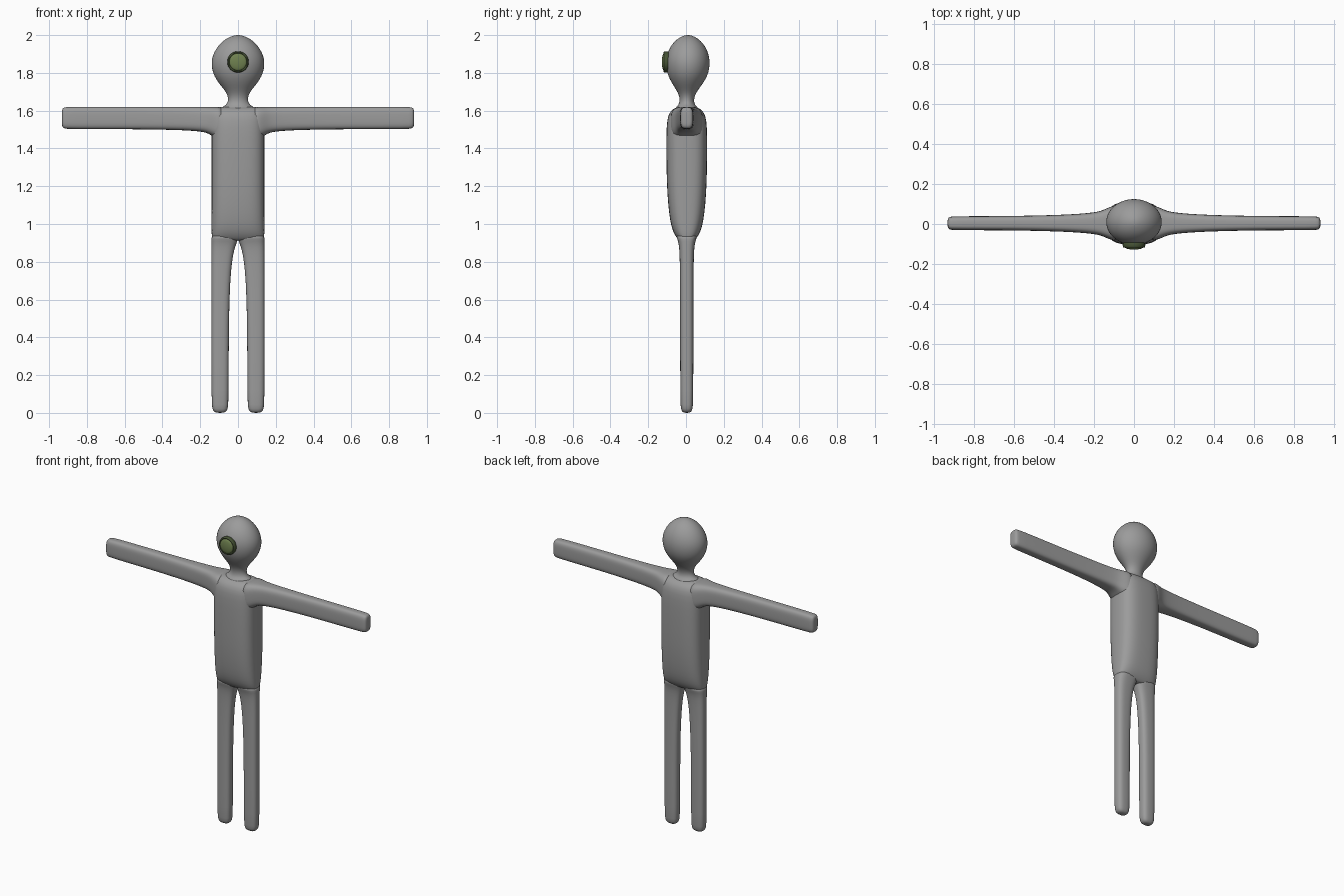
import bpy, bmesh, math


def material(name, rgb):
    m = bpy.data.materials.new(name)
    m.diffuse_color = (*rgb, 1)
    return m


grey = material("body grey", (0.33, 0.33, 0.33))
dark_green = material("dark green rim", (0.06, 0.085, 0.035))
olive = material("olive lens", (0.16, 0.22, 0.08))


def loft(name, rings, mat, mirror=False, segs=24, smooth_level=1):
    """Skin a list of closed point rings and cap both ends."""
    bm = bmesh.new()
    loops = [[bm.verts.new(p) for p in ring] for ring in rings]
    for a, b in zip(loops, loops[1:]):
        for i in range(segs):
            j = (i + 1) % segs
            bm.faces.new((a[i], a[j], b[j], b[i]))
    bm.faces.new(loops[0])
    bm.faces.new(loops[-1])
    bmesh.ops.recalc_face_normals(bm, faces=bm.faces)
    for f in bm.faces:
        f.smooth = True
    mesh = bpy.data.meshes.new(name)
    bm.to_mesh(mesh)
    bm.free()
    mesh.materials.append(mat)
    ob = bpy.data.objects.new(name, mesh)
    bpy.context.collection.objects.link(ob)
    if mirror:
        ob.modifiers.new("Mirror", "MIRROR").use_mirror_merge = False
    if smooth_level:
        sub = ob.modifiers.new("Smooth", "SUBSURF")
        sub.levels = sub.render_levels = smooth_level
    return ob


def oval(hu, hv, power, segs=24):
    """Rounded-rectangle outline; power 2 is an ellipse."""
    pts = []
    for i in range(segs):
        a = 2 * math.pi * (i + 0.5) / segs
        c, s = math.cos(a), math.sin(a)
        pts.append((hu * math.copysign(abs(c) ** (2 / power), c),
                    hv * math.copysign(abs(s) ** (2 / power), s)))
    return pts


def upright(stations, power, y=0.004):
    """Stations: z, centre x, half width, half depth."""
    return [[(cx + u, y + v, z) for u, v in oval(hx, hy, power)]
            for z, cx, hx, hy in stations]


# Torso, narrowing front to back at the hips
torso = [(0.912, 0, 0.128, 0.036), (0.918, 0, 0.137, 0.046), (0.94, 0, 0.14, 0.063),
         (0.97, 0, 0.141, 0.077), (1.02, 0, 0.141, 0.089), (1.10, 0, 0.141, 0.099),
         (1.22, 0, 0.141, 0.107), (1.40, 0, 0.141, 0.109), (1.52, 0, 0.141, 0.108),
         (1.575, 0, 0.139, 0.100), (1.603, 0, 0.132, 0.082), (1.617, 0, 0.115, 0.058),
         (1.621, 0, 0.085, 0.035)]
loft("torso", upright(torso, 3), grey)

# Legs, flaring inward to meet at the crotch
leg = [(0.0, 0.095, 0.016, 0.012), (0.006, 0.095, 0.032, 0.024), (0.02, 0.095, 0.041, 0.031),
       (0.05, 0.095, 0.046, 0.035), (0.50, 0.095, 0.046, 0.035), (0.70, 0.091, 0.050, 0.036),
       (0.80, 0.0865, 0.0545, 0.037), (0.86, 0.081, 0.060, 0.039),
       (0.895, 0.075, 0.066, 0.043), (0.92, 0.070, 0.071, 0.050), (0.95, 0.070, 0.070, 0.060)]
loft("legs", upright(leg, 2.8), grey, mirror=True)

# Arms: x, underside z, half depth; the top edge stays level
arm = [(0.07, 1.44, 0.092), (0.11, 1.45, 0.086), (0.14, 1.468, 0.073), (0.165, 1.483, 0.062),
       (0.20, 1.490, 0.054), (0.28, 1.496, 0.046), (0.42, 1.50, 0.040), (0.60, 1.502, 0.036),
       (0.90, 1.502, 0.035), (0.92, 1.505, 0.033), (0.930, 1.513, 0.027), (0.933, 1.53, 0.015)]
arm_rings = []
for x, low, hy in arm:
    high = 1.621 - max(0, x - 0.91) * 0.4 - (0.02 if x > 0.932 else 0)
    arm_rings.append([(x, 0.004 + u, (low + high) / 2 + v)
                      for u, v in oval(hy, (high - low) / 2, 3.5)])
loft("arms", arm_rings, grey, mirror=True)

# Egg-shaped head with neck: z, half width, half depth
head = [(1.600, 0.100, 0.070), (1.618, 0.088, 0.058), (1.630, 0.063, 0.044),
        (1.650, 0.053, 0.038), (1.672, 0.053, 0.040), (1.695, 0.062, 0.049),
        (1.720, 0.081, 0.065), (1.750, 0.106, 0.086), (1.785, 0.128, 0.105),
        (1.820, 0.139, 0.114), (1.855, 0.142, 0.117), (1.890, 0.136, 0.113),
        (1.925, 0.119, 0.101), (1.955, 0.096, 0.082), (1.980, 0.066, 0.057),
        (1.995, 0.034, 0.029), (2.0, 0.010, 0.009)]
head_rings = []
for z, hx, hy in head:
    shift = 0.004 + 0.006 * min(1, max(0, (z - 1.65) / 0.15))
    head_rings += upright([(z, 0, hx, hy)], 2, shift)
loft("head_and_neck", head_rings, grey)


def disc(name, profile, mat):
    """Turned shape around the front axis of the single eye."""
    rings = [[(u, y, 1.858 + v) for u, v in oval(r, r, 2, 32)] for r, y in profile]
    loft(name, rings, mat, segs=32)


# Single eye: raised rim and shallow domed lens
disc("eye_rim", [(0.055, -0.08), (0.057, -0.100), (0.057, -0.112), (0.054, -0.118),
                 (0.049, -0.119), (0.046, -0.115), (0.044, -0.108)], dark_green)
disc("eye_lens", [(0.046, -0.10), (0.047, -0.115), (0.045, -0.120), (0.036, -0.124),
                  (0.020, -0.127), (0.006, -0.128)], olive)
